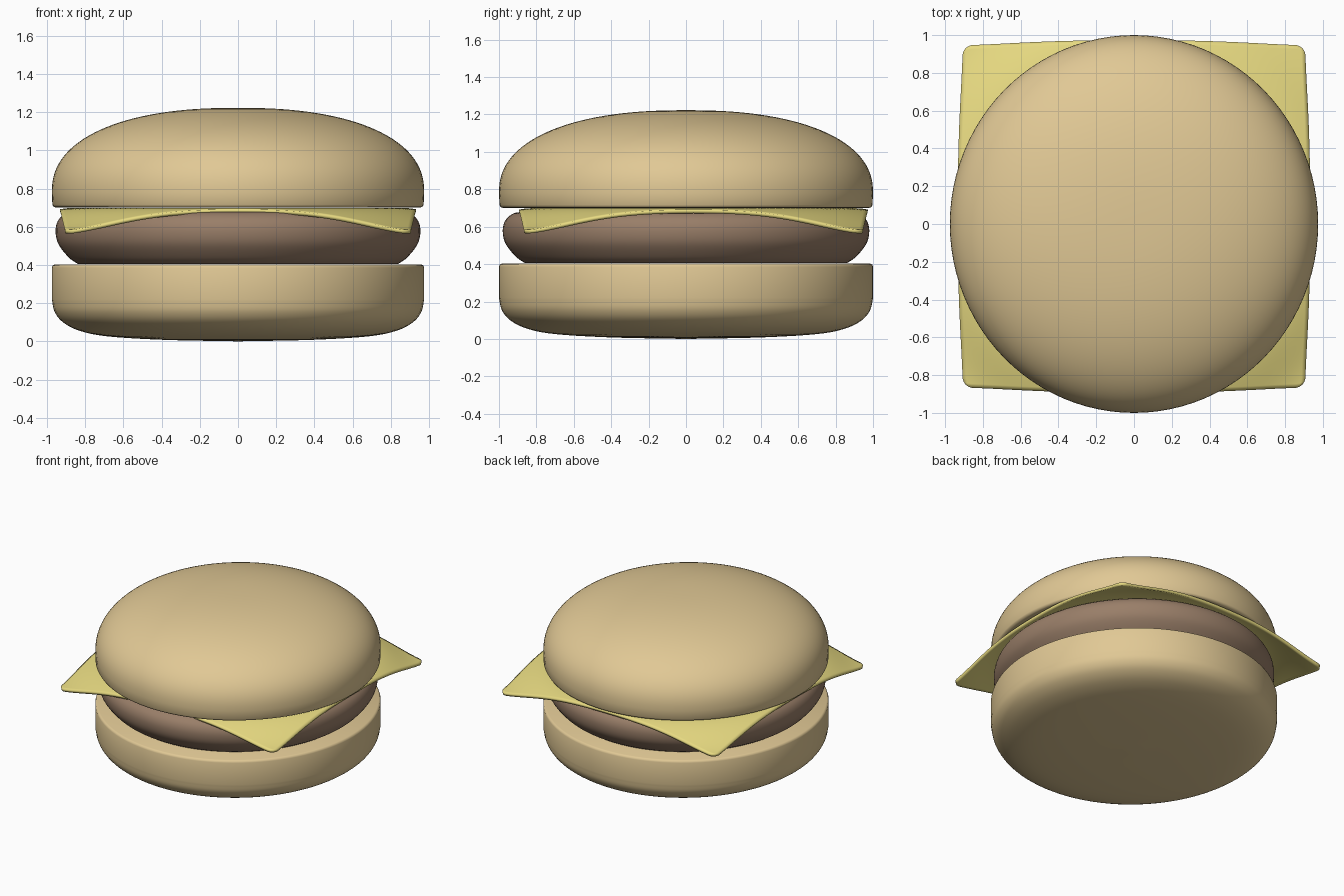
import bpy, bmesh, math, random
from mathutils import Vector, Matrix
from mathutils.bvhtree import BVHTree

if "Cube" in bpy.data.objects:
    bpy.data.objects.remove(bpy.data.objects["Cube"])

random.seed(4)
XS = 0.975  # the burger is slightly narrower in x than in y


def material(name, rgb):
    m = bpy.data.materials.new(name)
    m.diffuse_color = (*rgb, 1)
    m.use_nodes = True
    m.node_tree.nodes["Principled BSDF"].inputs["Base Color"].default_value = m.diffuse_color
    return m


def finish(name, bm, mat, angle=50):
    bmesh.ops.recalc_face_normals(bm, faces=bm.faces)
    me = bpy.data.meshes.new(name)
    bm.to_mesh(me)
    ob = bpy.data.objects.new(name, me)
    bpy.context.collection.objects.link(ob)
    me.materials.append(mat)
    bpy.ops.object.select_all(action='DESELECT')
    ob.select_set(True)
    bpy.context.view_layer.objects.active = ob
    bpy.ops.object.shade_smooth_by_angle(angle=math.radians(angle))
    return ob


def smooth_path(pts, n=5):
    # Catmull-Rom curve through the profile points
    v = [Vector(p) for p in pts]
    v = [2 * v[0] - v[1]] + v + [2 * v[-1] - v[-2]]
    out = []
    for a, b, c, d in zip(v, v[1:], v[2:], v[3:]):
        for i in range(n):
            t = i / n
            out.append(0.5 * (2 * b + (c - a) * t + (2 * a - 5 * b + 4 * c - d) * t * t
                              + (3 * b - a - 3 * c + d) * t ** 3))
    return out + [v[-2]]


def lathe(profile, seg=96):
    # first and last profile points lie on the axis
    bm = bmesh.new()
    bottom = bm.verts.new((0, 0, profile[0][1]))
    top = bm.verts.new((0, 0, profile[-1][1]))
    rings = [[bm.verts.new((XS * r * math.cos(2 * math.pi * k / seg),
                            r * math.sin(2 * math.pi * k / seg), z)) for k in range(seg)]
             for r, z in profile[1:-1]]
    for k in range(seg):
        j = (k + 1) % seg
        bm.faces.new((bottom, rings[0][j], rings[0][k]))
        bm.faces.new((top, rings[-1][k], rings[-1][j]))
        for a, b in zip(rings, rings[1:]):
            bm.faces.new((a[k], a[j], b[j], b[k]))
    return bm


bun = material("bun", (0.75, 0.58, 0.30))
meat = material("meat", (0.32, 0.21, 0.14))
yellow = material("cheese", (0.80, 0.70, 0.22))
seed_mat = material("seed", (0.78, 0.70, 0.46))

# bottom bun
low = smooth_path([(0, 0), (0.4, 0.008), (0.7, 0.026), (0.85, 0.055), (0.94, 0.10),
                   (0.985, 0.155), (1.0, 0.22)])
finish("bottom_bun", lathe(low + [Vector(p) for p in
       ((1.0, 0.385), (0.996, 0.397), (0.985, 0.403), (0, 0.403))]), bun)

# patty
side = smooth_path([(0.86, 0.405), (0.91, 0.44), (0.965, 0.51), (0.98, 0.58),
                    (0.965, 0.635), (0.925, 0.67), (0.88, 0.679)])
finish("patty", lathe([(0, 0.405)] + side + [(0, 0.679)]), meat)

# top bun: flat base, short rim, superelliptic dome
prof = [(0, 0.70), (0.975, 0.70), (0.99, 0.704), (0.997, 0.716)]
for i in range(33):
    a = i / 32 * math.pi / 2
    prof.append((math.cos(a) ** (2 / 2.3) if i < 32 else 0, 0.78 + 0.443 * math.sin(a) ** (2 / 2.3)))
dome = lathe(prof)
tree = BVHTree.FromBMesh(dome)
finish("top_bun", dome, bun)

# cheese slice: rounded square that droops towards its corners
bm = bmesh.new()
bmesh.ops.create_grid(bm, x_segments=80, y_segments=80, size=1)
c = 0.06
for v in bm.verts:
    u, w = v.co.x, v.co.y
    a, b = (abs(u) - 1 + c) / c, (abs(w) - 1 + c) / c
    if a > 0 and b > 0:
        u = math.copysign(1 - c + c * a * math.sqrt(1 - b * b / 2), u)
        w = math.copysign(1 - c + c * b * math.sqrt(1 - a * a / 2), w)
    x, y = u * 0.935, w * 0.935
    t = min(1, max(0, (math.hypot(x, y) - 0.86) / 0.50))
    drop = 0.12 * t * t * (3 - 2 * t)
    k = 1 - 0.26 * drop
    v.co = (x * k, y * k + 0.04, 0.699 - drop)
cheese = finish("cheese_slice", bm, yellow)
sol = cheese.modifiers.new("thickness", 'SOLIDIFY')
sol.thickness = 0.02
sol.offset = -1

# sesame seeds: teardrops lying along the dome, pointing round it
spots = [(0, .925), (.1, .855), (-.05, .975), (-.39, .84), (-.46, .885), (-.33, .91), (-.19, .79),
         (-.05, .675), (-.48, .7), (-.345, .635), (-.55, .51), (-.44, .455), (-.72, .44), (-.68, .25),
         (-.29, .335), (-.01, .43), (.24, .305), (.23, .695), (.42, .735), (.54, .745), (.48, .56),
         (.44, .46), (.53, .375), (.67, .49), (.66, .7), (.48, .215), (.76, .2), (.645, .05),
         (.335, 0), (.065, -.085), (-.07, .17), (-.34, .045), (-.655, -.04), (-.25, -.22), (-.9, 0),
         (-.9, .33), (-.83, .11), (-.9, -.3), (-.82, -.4), (-.86, -.46), (-.68, -.48), (-.45, -.44),
         (-.49, -.555), (-.24, -.465), (.01, -.37), (.26, -.415), (.475, -.225), (.82, -.11),
         (.44, -.445), (.545, -.49), (.7, -.43), (.72, -.565), (.84, -.35), (.885, -.3), (.89, 0),
         (.335, -.63), (.47, -.69), (.04, -.665), (-.24, -.68), (-.55, -.735), (-.43, -.73),
         (.18, -.78), (.37, -.82), (-.11, -.84), (-.01, -.915), (-.33, -.895), (.3, -.94), (.52, -.74)]
bm = bmesh.new()
for x, y in spots:
    hit, n, _, _ = tree.ray_cast(Vector((x, y, 2)), Vector((0, 0, -1)))
    if hit is None:
        continue
    if n.z < 0:
        n = -n
    along = Vector((-y, x, 0))
    along = (along - n * along.dot(n)).normalized()
    along.rotate(Matrix.Rotation(random.uniform(-0.3, 0.3), 3, n))
    rot = Matrix((along, n.cross(along), n)).transposed()
    s = random.uniform(0.036, 0.054)
    for v in bmesh.ops.create_uvsphere(bm, u_segments=14, v_segments=8, radius=1)["verts"]:
        taper = 0.5 * (1 - 0.45 * v.co.x)
        v.co = hit + rot @ Vector((v.co.x * s, v.co.y * s * taper, v.co.z * 0.013 * (1 - 0.3 * v.co.x)))
finish("sesame_seeds", bm, seed_mat)
